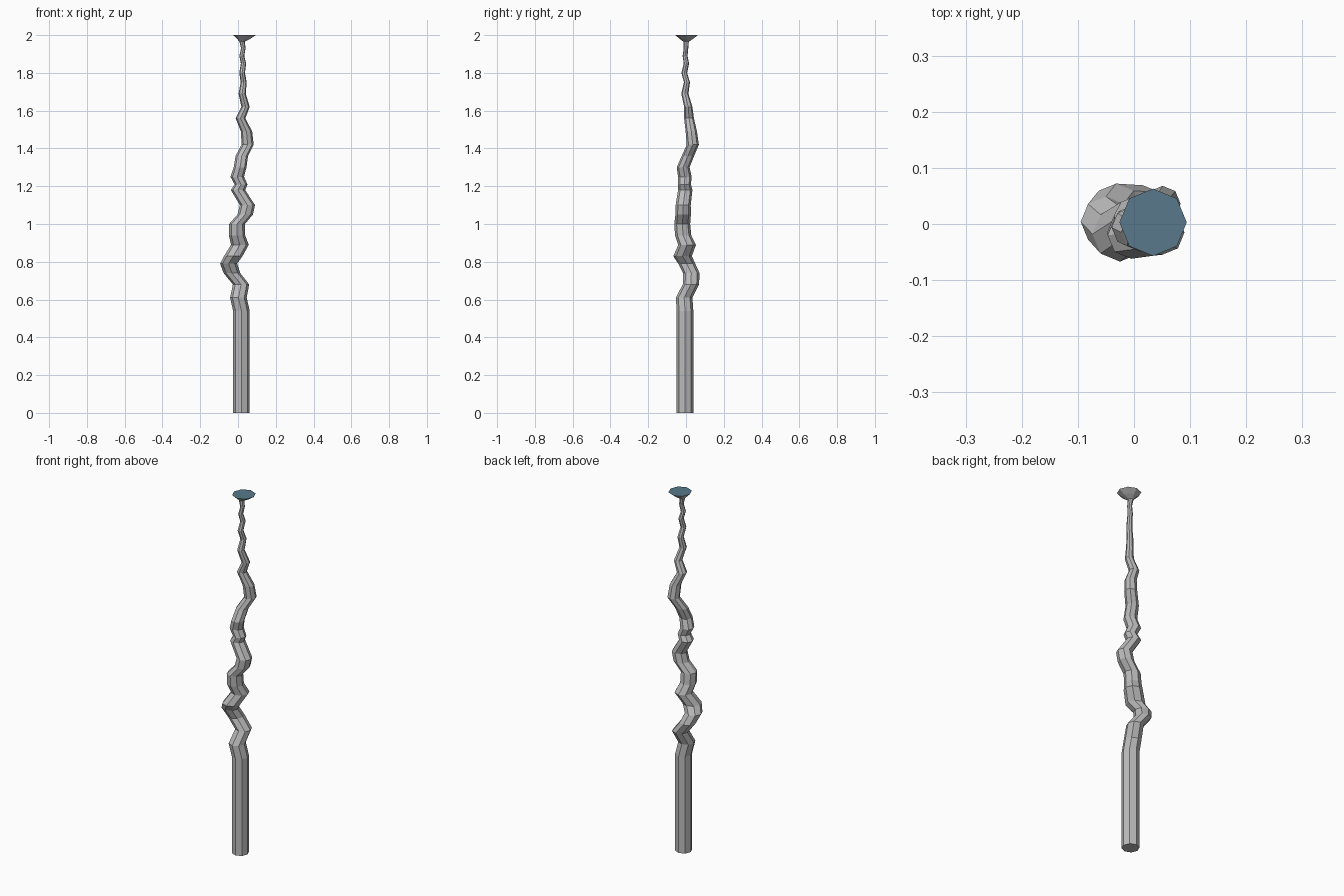
import bpy, bmesh, math

SIDES = 8
# staff path: height, centre x, centre y, radius
RINGS = [
    (0.00, .018, -.005, .044), (0.54, .018, -.005, .044), (0.61, .002, -.010, .044),
    (0.68, .016, .026, .043), (0.74, -.032, .028, .044), (0.79, -.050, .004, .045),
    (0.83, -.025, -.018, .049), (0.89, .010, .006, .047), (0.94, -.005, -.015, .043),
    (1.00, -.005, -.020, .042), (1.05, .038, -.015, .041), (1.10, .050, -.015, .040),
    (1.18, .000, -.004, .038), (1.21, .016, -.008, .034), (1.25, -.004, -.006, .036),
    (1.30, .011, -.015, .034), (1.36, .020, .010, .033), (1.42, .051, .036, .032),
    (1.49, .045, .028, .030), (1.56, .013, .016, .026), (1.62, .040, .012, .022),
    (1.69, .022, -.006, .019), (1.75, .030, .005, .016), (1.80, .022, -.009, .015),
    (1.85, .029, .002, .014), (1.89, .020, -.005, .013), (1.93, .028, .000, .012),
    (1.965, .022, .001, .014), (1.98, .030, .002, .035), (2.00, .034, .003, .060),
]

# crooked staff with flared head
bm = bmesh.new()
rows = []
for z, cx, cy, r in RINGS:
    rows.append([bm.verts.new((cx + r * math.cos(math.tau * i / SIDES),
                               cy + r * math.sin(math.tau * i / SIDES), z))
                 for i in range(SIDES)])
for a, b in zip(rows, rows[1:]):
    for i in range(SIDES):
        j = (i + 1) % SIDES
        bm.faces.new((a[i], a[j], b[j], b[i]))
bm.faces.new(rows[0][::-1])

# blue flat top
top = bm.faces.new(rows[-1])
top.material_index = 1

mesh = bpy.data.meshes.new("crooked_staff")
bm.to_mesh(mesh)
bm.free()
for name, colour in (("grey", (.5, .5, .5, 1)), ("slate_blue", (.1, .19, .26, 1))):
    mat = bpy.data.materials.new(name)
    mat.diffuse_color = colour
    mesh.materials.append(mat)
bpy.context.collection.objects.link(bpy.data.objects.new("crooked_staff", mesh))
